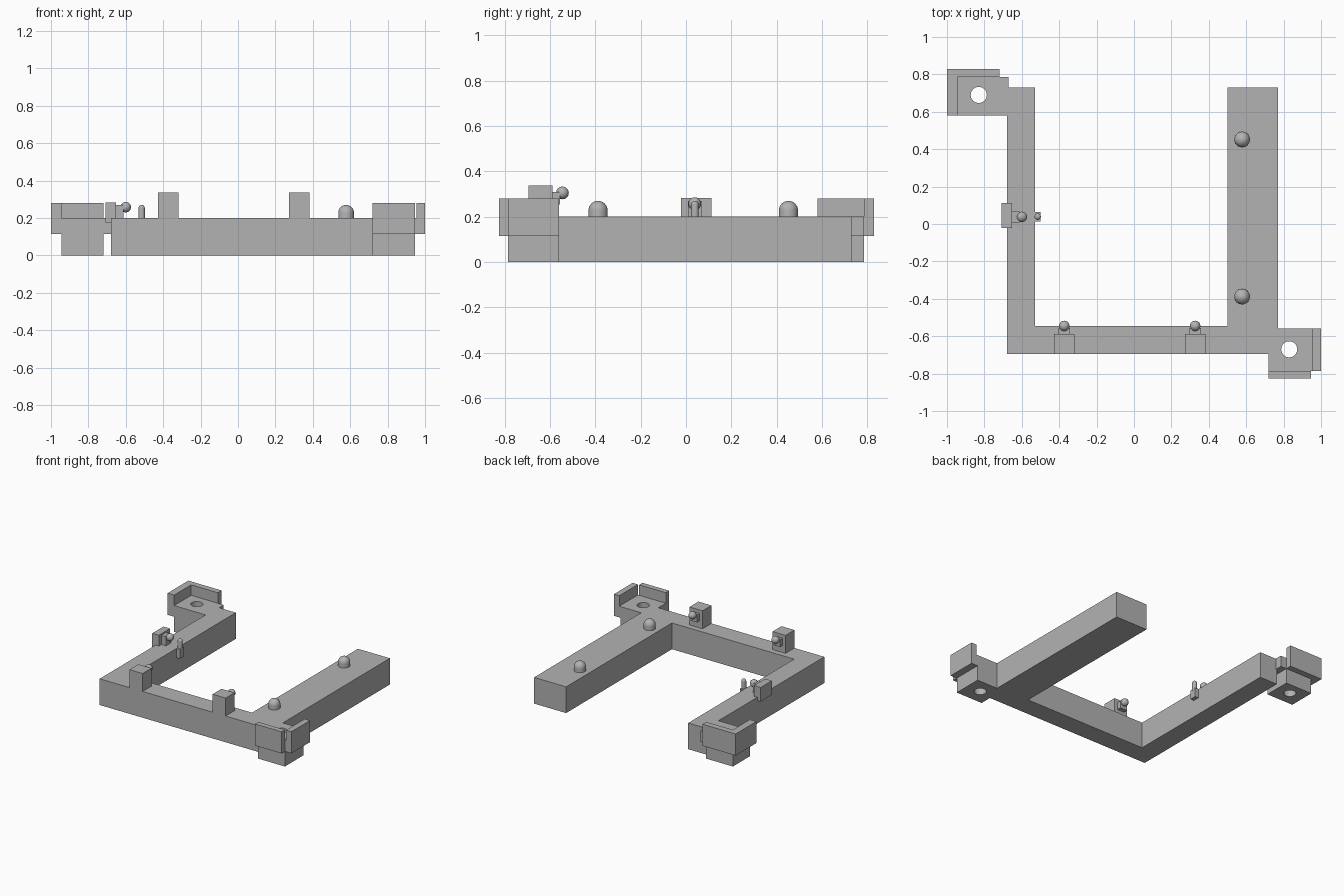
import bpy, bmesh, math
from mathutils import Matrix

if "Cube" in bpy.data.objects:
    bpy.data.objects.remove(bpy.data.objects["Cube"])

grey = bpy.data.materials.new("plain_grey")
grey.use_nodes = True
COLOUR = (0.45, 0.45, 0.45, 1)
grey.diffuse_color = COLOUR
grey.node_tree.nodes["Principled BSDF"].inputs["Base Color"].default_value = COLOUR


def finish(name, bm, smooth=False):
    bmesh.ops.recalc_face_normals(bm, faces=bm.faces)
    mesh = bpy.data.meshes.new(name)
    bm.to_mesh(mesh)
    bm.free()
    mesh.materials.append(grey)
    ob = bpy.data.objects.new(name, mesh)
    bpy.context.collection.objects.link(ob)
    if smooth:
        bpy.ops.object.select_all(action='DESELECT')
        ob.select_set(True)
        bpy.context.view_layer.objects.active = ob
        bpy.ops.object.shade_smooth_by_angle(angle=math.radians(40))
    return ob


def prism(name, outline, z0, z1):
    bm = bmesh.new()
    face = bm.faces.new([bm.verts.new((x, y, z0)) for x, y in outline])
    top = bmesh.ops.extrude_face_region(bm, geom=[face])["geom"]
    for v in top:
        if isinstance(v, bmesh.types.BMVert):
            v.co.z = z1
    return finish(name, bm)


def box(name, x0, x1, y0, y1, z0, z1):
    return prism(name, [(x0, y0), (x1, y0), (x1, y1), (x0, y1)], z0, z1)


def ball(name, x, y, z, r):
    bm = bmesh.new()
    bmesh.ops.create_uvsphere(bm, u_segments=24, v_segments=12, radius=r,
                              matrix=Matrix.Translation((x, y, z)))
    return finish(name, bm, True)


def round_peg(name, x, y, z0, z1, r):
    """Vertical pin with a hemispherical tip, spun from a profile."""
    bm = bmesh.new()
    profile = [(0, z0), (r, z0)]
    for i in range(9):
        a = i * math.pi / 16
        profile.append((r * math.cos(a), z1 - r + r * math.sin(a)))
    verts = [bm.verts.new((x + px, y, pz)) for px, pz in profile]
    edges = [bm.edges.new(pair) for pair in zip(verts, verts[1:])]
    bmesh.ops.spin(bm, geom=verts + edges, cent=(x, y, 0), axis=(0, 0, 1),
                   angle=math.tau, steps=24)
    bmesh.ops.remove_doubles(bm, verts=bm.verts, dist=1e-4)
    return finish(name, bm, True)


def drill(ob, x, y, r=0.043):
    bm = bmesh.new()
    bmesh.ops.create_cone(bm, cap_ends=True, segments=32, radius1=r, radius2=r,
                          depth=1, matrix=Matrix.Translation((x, y, 0.1)))
    cutter = finish(ob.name + "_cutter", bm)
    cutter.hide_render = True
    cutter.hide_set(True)
    mod = ob.modifiers.new("bolt_hole", 'BOOLEAN')
    mod.operation = 'DIFFERENCE'
    mod.solver = 'EXACT'
    mod.object = cutter


# U-shaped base frame with one wide arm
prism("base_frame", [(-0.68, -0.695), (0.77, -0.695), (0.77, 0.73), (0.5, 0.73),
                     (0.5, -0.545), (-0.53, -0.545), (-0.53, 0.73), (-0.68, 0.73)], 0, 0.2)

# Drilled corner seat at the front, with two raised walls
seat = box("front_corner_seat", 0.72, 0.945, -0.785, -0.56, 0, 0.2)
drill(seat, 0.83, -0.67)
box("front_corner_ledge", 0.94, 0.96, -0.785, -0.56, 0.115, 0.2)
box("front_corner_front_wall", 0.72, 0.945, -0.825, -0.785, 0.115, 0.28)
box("front_corner_side_wall", 0.955, 1.0, -0.785, -0.56, 0.115, 0.28)

# Drilled corner seat at the back, joined to the narrow arm by a bridge
seat = box("back_corner_seat", -0.945, -0.72, 0.58, 0.785, 0, 0.2)
drill(seat, -0.83, 0.69)
box("back_corner_bridge", -0.72, -0.67, 0.58, 0.785, 0.115, 0.2)
box("back_corner_back_wall", -1.0, -0.72, 0.785, 0.83, 0.115, 0.28)
box("back_corner_side_wall", -1.0, -0.945, 0.58, 0.785, 0.115, 0.28)

# Dome pins on the wide arm
for name, y in (("front", -0.388), ("back", 0.452)):
    round_peg(name + "_dome_pin", 0.578, y, 0.19, 0.27, 0.042)

# Ball-tipped posts on the front bar
for name, x in (("right", -0.373), ("left", 0.327)):
    box(name + "_post", x - 0.055, x + 0.055, -0.695, -0.588, 0.19, 0.337)
    box(name + "_post_stub", x - 0.03, x + 0.03, -0.59, -0.555, 0.255, 0.31)
    ball(name + "_post_ball", x, -0.545, 0.305, 0.028)

# Ball-tipped clip and small pin on the narrow arm
box("side_clip", -0.708, -0.652, -0.022, 0.112, 0.175, 0.282)
box("side_clip_stub", -0.655, -0.612, 0.008, 0.068, 0.2, 0.27)
ball("side_clip_ball", -0.6, 0.038, 0.258, 0.028)
box("small_pin_base", -0.535, -0.5, 0.014, 0.064, 0.13, 0.2)
round_peg("small_pin", -0.515, 0.039, 0.19, 0.27, 0.017)
